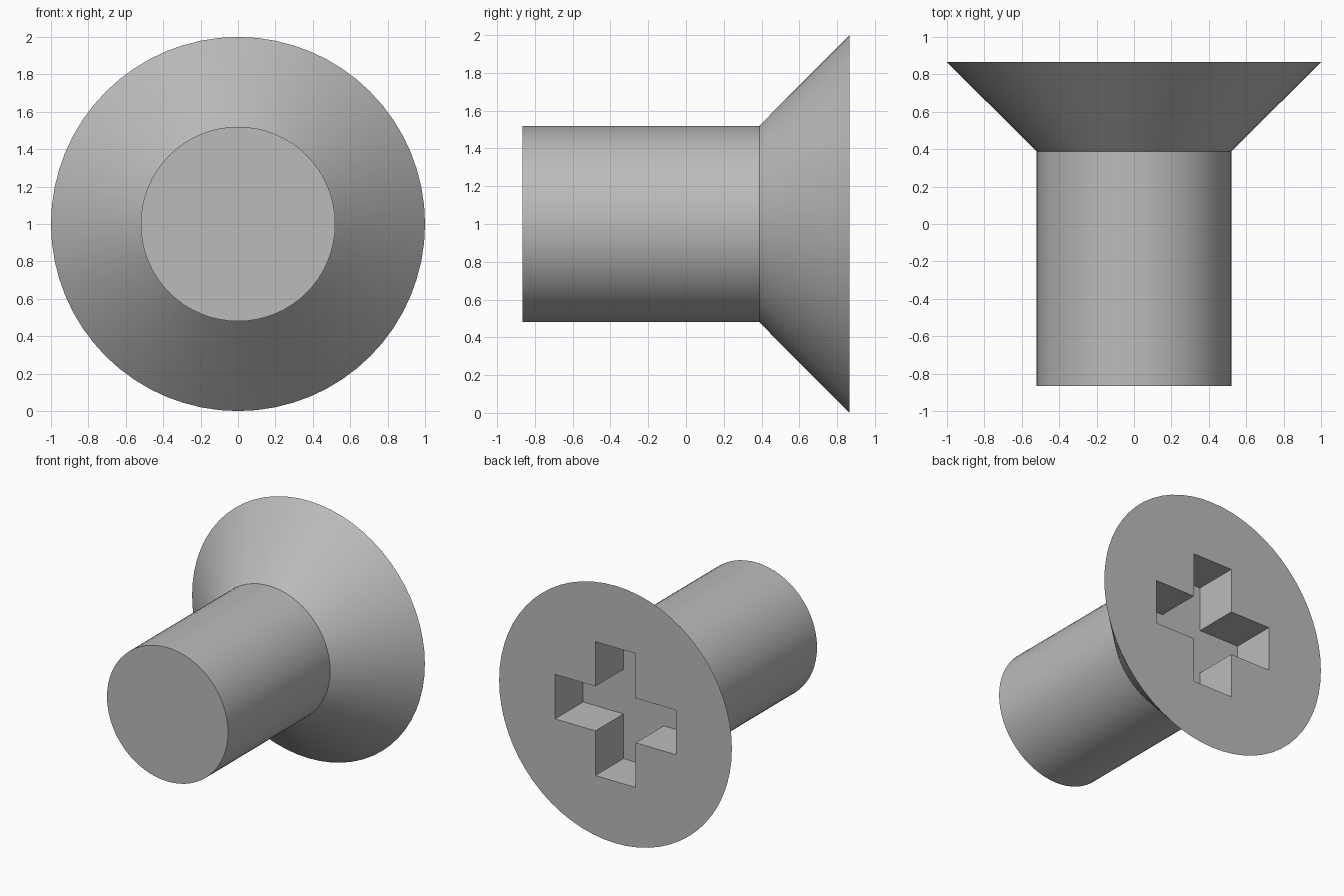
import bpy, bmesh, math
from mathutils import Matrix

if "Cube" in bpy.data.objects:
    bpy.data.objects.remove(bpy.data.objects["Cube"])

SEGMENTS = 64
HALF_LENGTH = 0.865
AXIS_HEIGHT = 1.0

# Plain grey metal
metal = bpy.data.materials.new("grey metal")
metal.use_nodes = True
GREY = (0.5, 0.5, 0.5, 1)
metal.diffuse_color = GREY
metal.node_tree.nodes["Principled BSDF"].inputs["Base Color"].default_value = GREY


def make_object(name, bm):
    bmesh.ops.recalc_face_normals(bm, faces=bm.faces)
    mesh = bpy.data.meshes.new(name)
    bm.to_mesh(mesh)
    bm.free()
    mesh.materials.append(metal)
    obj = bpy.data.objects.new(name, mesh)
    bpy.context.collection.objects.link(obj)
    return obj


# Shank and countersunk head: rings (radius, y) joined along the y axis
profile = [(0.52, -HALF_LENGTH), (0.52, 0.388), (1.0, HALF_LENGTH)]
bm = bmesh.new()
rings = []
for radius, y in profile:
    angles = [2 * math.pi * i / SEGMENTS for i in range(SEGMENTS)]
    rings.append([bm.verts.new((radius * math.cos(a), y, AXIS_HEIGHT + radius * math.sin(a)))
                  for a in angles])
for lower, upper in zip(rings, rings[1:]):
    for i in range(SEGMENTS):
        j = (i + 1) % SEGMENTS
        bm.faces.new((lower[i], lower[j], upper[j], upper[i]))
bm.faces.new(rings[0])
bm.faces.new(rings[-1])
screw = make_object("screw", bm)

# Cross-shaped cutter for the drive recess
ARM, REACH, DEPTH = 0.173, 0.52, 0.345
quarter = [(REACH, -ARM), (REACH, ARM), (ARM, ARM)]
bm = bmesh.new()
outline = []
for k in range(4):
    turn = Matrix.Rotation(k * math.pi / 2, 3, "Y")
    for x, z in quarter:
        # mirrored in z so the outline runs in the turning direction
        point = turn @ Matrix.Scale(-1, 3, (0, 0, 1)) @ Matrix.Identity(3).col[0] * x
        point += turn @ Matrix.Identity(3).col[2] * -z
        outline.append(bm.verts.new((point.x, HALF_LENGTH - DEPTH, AXIS_HEIGHT + point.z)))
floor = bm.faces.new(outline)
extruded = bmesh.ops.extrude_face_region(bm, geom=[floor])["geom"]
bmesh.ops.translate(bm, vec=(0, DEPTH + 0.2, 0),
                    verts=[v for v in extruded if isinstance(v, bmesh.types.BMVert)])
if not any(f.calc_center_median().y < HALF_LENGTH - DEPTH + 0.01 for f in bm.faces):
    bm.faces.new(outline)
cutter = make_object("recess_cutter", bm)
cutter.hide_render = True

# Cut the recess, then discard the cutter
cut = screw.modifiers.new("cross recess", "BOOLEAN")
cut.operation = "DIFFERENCE"
cut.solver = "EXACT"
cut.object = cutter
bpy.ops.object.select_all(action="DESELECT")
screw.select_set(True)
bpy.context.view_layer.objects.active = screw
bpy.ops.object.modifier_apply(modifier=cut.name)
bpy.data.objects.remove(cutter)
bpy.ops.object.shade_smooth_by_angle(angle=math.radians(30))
